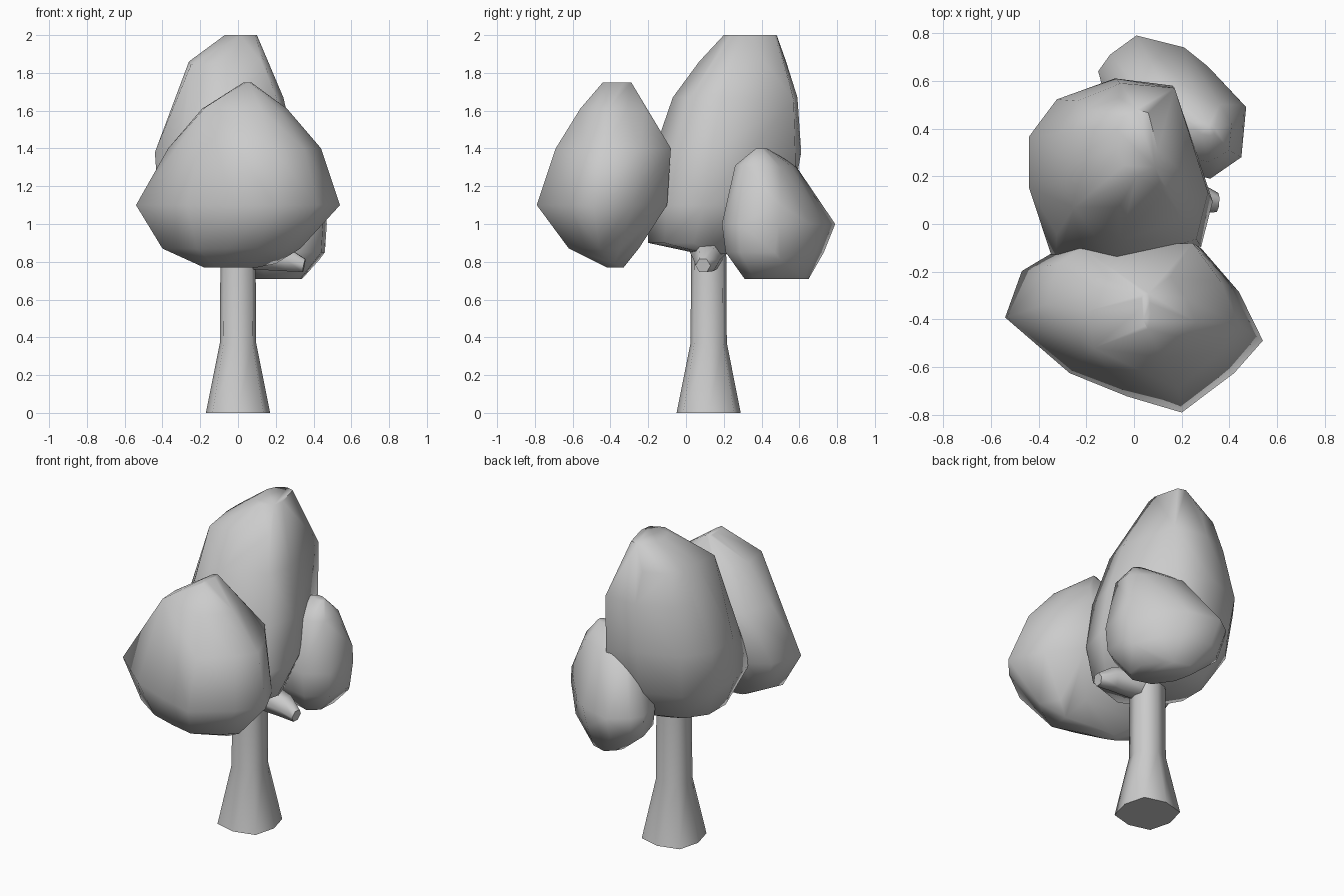
import bpy, bmesh, math
from mathutils import Vector

cube = bpy.data.objects.get("Cube")
if cube:
    bpy.data.objects.remove(cube)

grey = bpy.data.materials.new("pale grey")
grey.use_nodes = True
tone = (0.6, 0.6, 0.6, 1)
grey.diffuse_color = tone
grey.node_tree.nodes["Principled BSDF"].inputs["Base Color"].default_value = tone


def finish(name, bm):
    bmesh.ops.recalc_face_normals(bm, faces=bm.faces)
    mesh = bpy.data.meshes.new(name)
    bm.to_mesh(mesh)
    bm.free()
    mesh.materials.append(grey)
    obj = bpy.data.objects.new(name, mesh)
    bpy.context.collection.objects.link(obj)
    bpy.ops.object.select_all(action="DESELECT")
    obj.select_set(True)
    bpy.context.view_layer.objects.active = obj
    bpy.ops.object.shade_smooth_by_angle(angle=math.radians(65))


def crown(name, plan, sections, knobs):
    """Foliage hull: a plan outline fitted to each section (height, x range, y range), plus knobs."""
    xs, ys = zip(*plan)
    bm = bmesh.new()
    for z, x0, x1, y0, y1 in sections:
        for x, y in plan:
            u = (x - min(xs)) / (max(xs) - min(xs))
            v = (y - min(ys)) / (max(ys) - min(ys))
            bm.verts.new((x0 + u * (x1 - x0), y0 + v * (y1 - y0), z))
    for knob in knobs:
        bm.verts.new(knob)
    bmesh.ops.convex_hull(bm, input=bm.verts)
    loose = [v for v in bm.verts if not v.link_faces]
    bmesh.ops.delete(bm, geom=loose, context="VERTS")
    finish(name, bm)


def limb(name, stations, sides, corner=1):
    """Tapered limb through (centre, radius) stations; odd corners scaled by corner."""
    axis = Vector(stations[-1][0]) - Vector(stations[0][0])
    turn = axis.to_track_quat("Z", "Y")
    bm = bmesh.new()
    rings = []
    for centre, radius in stations:
        ring = []
        for i in range(sides):
            a = math.tau * i / sides
            r = radius * (corner if i % 2 else 1)
            spoke = turn @ Vector((math.cos(a), math.sin(a), 0))
            ring.append(bm.verts.new(Vector(centre) + spoke * r))
        rings.append(ring)
    for low, high in zip(rings, rings[1:]):
        for i in range(sides):
            j = (i + 1) % sides
            bm.faces.new((low[i], low[j], high[j], high[i]))
    bm.faces.new(rings[0])
    bm.faces.new(rings[-1])
    finish(name, bm)


# Trunk with flared foot, and a short side branch
limb("trunk", [((0, 0.12, 0), 0.17), ((0, 0.12, 0.37), 0.096), ((0, 0.12, 1), 0.092)], 8, 1.12)
limb("branch", [((0, 0.12, 0.85), 0.1), ((0.26, 0.11, 0.81), 0.07), ((0.35, 0.09, 0.78), 0.04)], 6)

# Front foliage mass
crown("front_crown",
      [(-0.54, -0.38), (-0.47, -0.18), (-0.34, -0.1), (0, -0.09), (0.28, -0.08), (0.44, -0.27),
       (0.54, -0.48), (0.42, -0.62), (0.2, -0.79), (-0.03, -0.72), (-0.27, -0.62)],
      [(1.75, 0.03, 0.07, -0.44, -0.29),
       (1.61, -0.19, 0.26, -0.56, -0.22),
       (1.4, -0.37, 0.44, -0.69, -0.08),
       (1.1, -0.54, 0.54, -0.79, -0.1),
       (0.87, -0.4, 0.33, -0.62, -0.25),
       (0.77, -0.18, 0.1, -0.42, -0.33)],
      [(-0.17, -0.52, 1.62), (0.2, -0.38, 0.79)])

# Tall middle foliage mass
crown("main_crown",
      [(-0.44, 0.36), (-0.44, 0.14), (-0.32, -0.06), (-0.07, -0.19), (0.28, -0.08),
       (0.33, 0.12), (0.24, 0.28), (0.15, 0.57), (-0.07, 0.61), (-0.32, 0.52)],
      [(2, -0.07, 0.1, 0.2, 0.48),
       (1.86, -0.26, 0.15, 0.07, 0.53),
       (1.67, -0.33, 0.24, -0.07, 0.59),
       (1.38, -0.44, 0.31, -0.17, 0.61),
       (1.1, -0.42, 0.33, -0.2, 0.56),
       (0.9, -0.32, 0.25, -0.2, 0.42),
       (0.84, -0.1, 0.18, 0.08, 0.32)],
      [(-0.33, -0.18, 1.08), (-0.25, 0.07, 1.84), (0.17, 0.57, 1.66), (0.16, 0.58, 1.32)])

# Low back foliage mass
crown("back_crown",
      [(0.01, 0.79), (0.21, 0.74), (0.31, 0.66), (0.47, 0.49), (0.45, 0.28),
       (0.32, 0.19), (0.07, 0.25), (-0.1, 0.45), (-0.15, 0.64), (-0.1, 0.71)],
      [(1.4, 0.25, 0.34, 0.37, 0.43),
       (1.31, 0.02, 0.41, 0.26, 0.58),
       (1, -0.15, 0.47, 0.19, 0.79),
       (0.85, -0.12, 0.46, 0.21, 0.73),
       (0.71, 0.05, 0.34, 0.31, 0.65)],
      [(0.36, 0.5, 1.3), (0.46, 0.5, 1.1), (0.43, 0.5, 0.81)])
